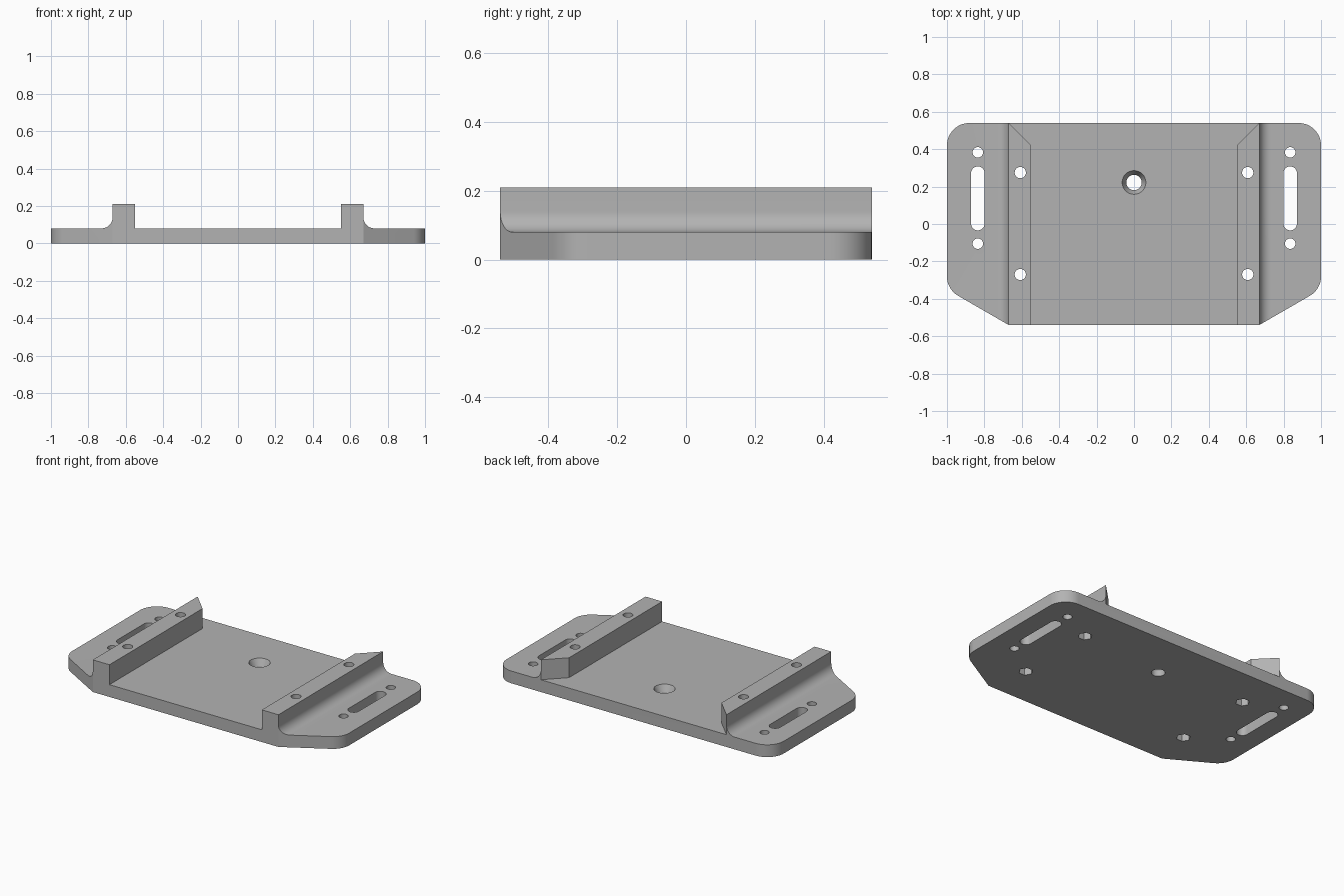
import bpy, bmesh, math
from mathutils import Vector

cube = bpy.data.objects.get("Cube")
if cube:
    bpy.data.objects.remove(cube, do_unlink=True)

PLATE_H, RAIL_H = 0.08, 0.21
RAIL_IN, RAIL_OUT, FILLET = 0.55, 0.67, 0.06
HALF_Y = 0.54

grey = bpy.data.materials.new("plain grey")
grey.use_nodes = True
colour = (0.45, 0.45, 0.45, 1)
grey.diffuse_color = colour
grey.node_tree.nodes["Principled BSDF"].inputs["Base Color"].default_value = colour


def prism(name, points, direction):
    """Extrude a closed flat loop of 3D points along a direction."""
    bm = bmesh.new()
    face = bm.faces.new([bm.verts.new(p) for p in points])
    moved = bmesh.ops.extrude_face_region(bm, geom=[face])["geom"]
    bmesh.ops.translate(bm, vec=direction,
                        verts=[v for v in moved if isinstance(v, bmesh.types.BMVert)])
    bmesh.ops.recalc_face_normals(bm, faces=bm.faces)
    mesh = bpy.data.meshes.new(name)
    bm.to_mesh(mesh)
    bm.free()
    mesh.materials.append(grey)
    obj = bpy.data.objects.new(name, mesh)
    bpy.context.collection.objects.link(obj)
    return obj


def upright(name, outline, z0, z1):
    return prism(name, [(x, y, z0) for x, y in outline], (0, 0, z1 - z0))


def arc(cx, cy, r, start, end, steps):
    return [(cx + r * math.cos(math.radians(start + (end - start) * i / steps)),
             cy + r * math.sin(math.radians(start + (end - start) * i / steps)))
            for i in range(steps + 1)]


def mirrored(half):
    return half + [(-x, y) for x, y in reversed(half)]


def slot(x, y0, y1, r):
    return arc(x, y1, r, 0, 180, 16) + arc(x, y0, r, 180, 360, 16)


def circle(x, y, r, sides=32):
    return arc(x, y, r, 0, 360, sides)[:-1]


def boolean(target, tool, operation):
    mod = target.modifiers.new(tool.name, 'BOOLEAN')
    mod.operation, mod.solver, mod.object = operation, 'EXACT', tool
    bpy.context.view_layer.objects.active = target
    bpy.ops.object.modifier_apply(modifier=mod.name)
    bpy.data.objects.remove(tool, do_unlink=True)


# Cross-section: base with two filleted rails, run along y
section = mirrored(
    [(1.1, 0), (1.1, PLATE_H)]
    + arc(RAIL_OUT + FILLET, PLATE_H + FILLET, FILLET, 270, 180, 12)
    + [(RAIL_OUT, RAIL_H), (RAIL_IN, RAIL_H), (RAIL_IN, PLATE_H)])
plate = prism("mounting_plate", [(x, -0.7, z) for x, z in section], (0, 1.4, 0))

# Plan outline: rounded back corners, slanted front corners
R = 0.12
corner_y = -HALF_Y + (1 - RAIL_OUT) * math.tan(math.radians(30))
outline = mirrored(
    [(RAIL_OUT, -HALF_Y)]
    + arc(1 - R, corner_y + R * math.tan(math.radians(30)), R, -60, 0, 12)
    + arc(1 - R, HALF_Y - R, R, 0, 90, 16))
boolean(plate, upright("outline", outline, -0.2, 0.5), 'INTERSECT')

for side in (-1, 1):
    # Slanted back end of each rail
    wedge = [(side * x, y) for x, y in
             ((0.5, 0.37), (RAIL_OUT + 0.03, HALF_Y + 0.03), (0.5, HALF_Y + 0.03))]
    boolean(plate, upright("rail_end", wedge, PLATE_H, 0.4), 'DIFFERENCE')
    # Adjustment slot with a small hole at each end
    boolean(plate, upright("slot", slot(side * 0.835, 0.002, 0.272, 0.036), -0.1, 0.3),
            'DIFFERENCE')
    for y in (0.383, -0.105):
        boolean(plate, upright("wing_hole", circle(side * 0.835, y, 0.028), -0.1, 0.3),
                'DIFFERENCE')
    # Screw holes through the rails, with hexagonal pockets underneath
    for y in (0.275, -0.27):
        boolean(plate, upright("rail_hole", circle(side * 0.608, y, 0.03), -0.1, 0.3),
                'DIFFERENCE')
        boolean(plate, upright("nut_pocket", circle(side * 0.608, y, 0.043, 6), -0.1, 0.05),
                'DIFFERENCE')

# Centre hole with countersink
boolean(plate, upright("centre_hole", circle(0, 0.222, 0.041), -0.1, 0.3), 'DIFFERENCE')
sink = upright("countersink", circle(0, 0.222, 0.041), 0.035, 0.081)
for v in sink.data.vertices:
    if v.co.z > 0.06:
        v.co.x *= 0.064 / 0.041
        v.co.y = 0.222 + (v.co.y - 0.222) * 0.064 / 0.041
boolean(plate, sink, 'DIFFERENCE')

bpy.ops.object.select_all(action='DESELECT')
plate.select_set(True)
bpy.context.view_layer.objects.active = plate
bpy.ops.object.shade_smooth_by_angle(angle=math.radians(25))
